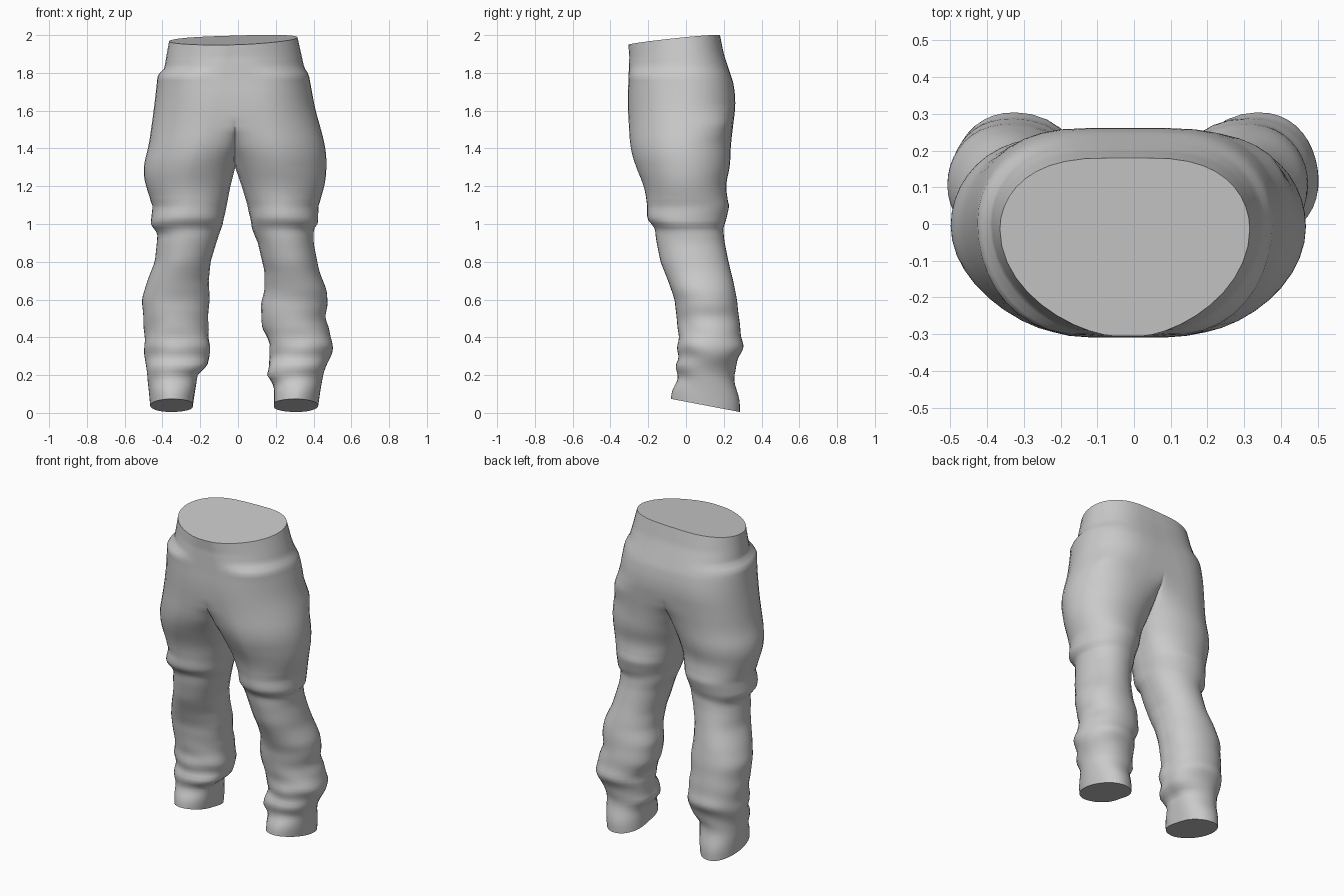
import bpy, bmesh, math

if "Cube" in bpy.data.objects:
    bpy.data.objects.remove(bpy.data.objects["Cube"])

SEAM = -0.015      # x of the centre seam
CROTCH = 1.3       # height where the legs part
STEP = 0.02

# Depth profile: height, front y, back y
DEPTH = [(0.05, -0.08, 0.285), (0.1, -0.075, 0.285), (0.18, -0.04, 0.25), (0.25, -0.06, 0.27),
         (0.29, -0.03, 0.275), (0.35, -0.055, 0.305), (0.4, -0.035, 0.295), (0.5, -0.05, 0.28),
         (0.6, -0.06, 0.27), (0.7, -0.095, 0.25), (0.8, -0.135, 0.225), (0.9, -0.155, 0.205),
         (0.975, -0.165, 0.195), (1.025, -0.205, 0.215), (1.1, -0.205, 0.23), (1.2, -0.22, 0.205),
         (1.3, -0.265, 0.235), (1.4, -0.295, 0.235), (1.65, -0.31, 0.265), (1.75, -0.305, 0.25),
         (1.9, -0.30, 0.20), (2.0, -0.305, 0.18)]

# Width profile of each leg: height, outer x, inner x
RIGHT_LEG = [(0.05, -0.465, -0.24), (0.2, -0.48, -0.215), (0.25, -0.49, -0.16), (0.35, -0.495, -0.15),
             (0.5, -0.50, -0.16), (0.6, -0.51, -0.15), (0.7, -0.48, -0.155), (0.8, -0.44, -0.145),
             (0.95, -0.425, -0.10), (1.0, -0.465, -0.08), (1.1, -0.45, -0.06), (1.2, -0.49, -0.04),
             (1.3, -0.505, SEAM), (1.4, -0.475, SEAM), (1.5, -0.46, SEAM), (1.65, -0.44, SEAM),
             (1.79, -0.425, SEAM), (1.82, -0.39, SEAM), (2.0, -0.365, SEAM)]
LEFT_LEG = [(0.05, 0.425, 0.19), (0.15, 0.44, 0.19), (0.2, 0.45, 0.155), (0.3, 0.49, 0.17),
            (0.36, 0.505, 0.17), (0.45, 0.48, 0.13), (0.5, 0.46, 0.125), (0.57, 0.475, 0.12),
            (0.65, 0.47, 0.14), (0.75, 0.43, 0.14), (0.9, 0.40, 0.105), (0.975, 0.40, 0.075),
            (1.0, 0.425, 0.07), (1.1, 0.425, 0.05), (1.2, 0.46, 0.02), (1.3, 0.47, SEAM),
            (1.4, 0.465, SEAM), (1.5, 0.44, SEAM), (1.6, 0.41, SEAM), (1.79, 0.375, SEAM),
            (1.83, 0.35, SEAM), (2.0, 0.315, SEAM)]

# Inner side flatness, then peak position, widest depth, front and back roundness of the rings
FLAT = [(0.2, 0.25), (0.6, 0.15), (1.0, 0.1), (1.3, 0.3), (1.4, 0.68), (1.5, 0.95), (1.56, 1.0)]
SHAPE = [(0.05, 0.5, 0.5, 1.1, 0.9), (0.2, 0.5, 0.5, 1.0, 0.9), (0.6, 0.5, 0.5, 0.95, 0.85),
         (1.0, 0.5, 0.5, 1.0, 0.9), (1.3, 0.48, 0.52, 1.3, 0.92), (1.5, 0.36, 0.54, 1.2, 0.85),
         (1.65, 0.25, 0.55, 0.98, 0.8), (1.79, 0.19, 0.57, 0.75, 0.75),
         (1.83, 0.18, 0.58, 1.15, 0.75), (2.0, 0.11, 0.6, 1.3, 0.72)]

OUTER, CORNER, INNER = 20, 6, 4    # segments round each part of a ring


def sample(table, z):
    """Linear interpolation in a table of (height, values...)."""
    if z <= table[0][0]:
        return table[0][1:]
    for a, b in zip(table, table[1:]):
        if z <= b[0]:
            t = (z - a[0]) / (b[0] - a[0])
            return tuple(p + (q - p) * t for p, q in zip(a[1:], b[1:]))
    return table[-1][1:]


def soft(table, z):
    """Sample averaged over a small height window, wider on the thighs and hips."""
    r = 0.05 if 1.1 < z < 1.72 else 0.008 if 0.94 < z < 1.06 or z > 1.72 else 0.02
    r = min(r, max(0.0, 2.0 - z), z - 0.05)
    parts = [sample(table, z + r * k) for k in (-1, -0.5, 0, 0.5, 1)]
    return tuple(sum(p) / 5 for p in zip(*parts))


def clamp(v):
    return max(0.0, min(1.0, v))


def ring(widths, z):
    """Closed cross-section: outer arc front to back, then the inner side back to front."""
    xo = soft(widths, z)[0]
    xi = sample(widths, z)[1]
    yf, yb = soft(DEPTH, z)
    flat, = sample(FLAT, z)
    peak, mid, e_front, e_back = soft(SHAPE, z)
    xm = xi + (xo - xi) * peak
    yc = yf + (yb - yf) * mid
    rf, rb = yc - yf, yb - yc
    pts = []
    for i in range(OUTER + 1):
        t = math.pi * i / OUTER
        s, c = max(0.0, math.sin(t)), math.cos(t)
        pts.append((xm + (xo - xm) * s ** (e_front if c > 0 else e_back),
                    yc - (rf if c > 0 else rb) * c))
    corner = []
    for i in range(1, CORNER + 1):
        t = math.pi / 2 * i / CORNER
        corner.append((xm + (xi - xm) * math.sin(t), flat + (1 - flat) * math.cos(t)))
    pts += [(x, yc + rb * d) for x, d in corner]
    for i in range(1, INNER):
        d = flat * (1 - 2 * i / INNER)
        pts.append((xi, yc + d * (rb if d > 0 else rf)))
    pts += [(x, yc - rf * d) for x, d in reversed(corner)]

    # Cloth folds on the shin and knee, and the bulge of the back pocket on the left hip
    shin = 0.025 * clamp(1 - abs(z - 0.33) / 0.24)
    knee = 0.01 * clamp(1 - abs(z - 1.0) / 0.13)
    hip = 0.07 * clamp(1 - abs(z - 1.53) / 0.1) if xo > 0 else 0.0
    foot = clamp((0.2 - z) / 0.15)
    waist = clamp((z - 1.85) / 0.15)
    out = []
    for i, (x, y) in enumerate(pts):
        a = math.atan2(y - yc, (x - xm) * (1 if xo > 0 else -1))
        k = 1 + (shin + knee) * math.sin(40 * z + 2.2 * math.sin(a) + 1.5 * math.cos(2 * a))
        if i < OUTER:
            k += hip * clamp(1 - abs(a - 0.7) / 0.6)
        px, py = xm + (x - xm) * k, yc + (y - yc) * k
        # Slanted hem and waistline
        pz = z + foot * (0.009 - 0.19 * py) + waist * (-0.02 + 0.1 * py + 0.03 * px)
        out.append((px, py, pz))
    return out


def add_leg(bm, widths):
    """Loft one trouser half; the seam wall above the crotch stays open for welding."""
    heights = [0.05] + [STEP * i for i in range(3, 101)]
    rows = [[bm.verts.new(p) for p in ring(widths, z)] for z in heights]
    n = len(rows[0])
    seam_start = OUTER + CORNER
    for z, low, high in zip(heights, rows, rows[1:]):
        for j in range(n):
            if z > CROTCH - 0.001 and seam_start <= j < seam_start + INNER:
                continue
            k = (j + 1) % n
            bm.faces.new((low[j], low[k], high[k], high[j]))
    bm.faces.new(rows[0])                                   # hem cap


bm = bmesh.new()
add_leg(bm, RIGHT_LEG)
add_leg(bm, LEFT_LEG)
bmesh.ops.remove_doubles(bm, verts=bm.verts, dist=0.0005)
loose = [v for v in bm.verts if not v.link_faces]
bmesh.ops.delete(bm, geom=loose, context='VERTS')

# Waist cap
rim = [e for e in bm.edges if e.is_boundary and min(v.co.z for v in e.verts) > 1.9]
bmesh.ops.holes_fill(bm, edges=rim, sides=0)
bmesh.ops.recalc_face_normals(bm, faces=bm.faces)

mesh = bpy.data.meshes.new("trousers")
bm.to_mesh(mesh)
bm.free()
trousers = bpy.data.objects.new("trousers", mesh)
bpy.context.collection.objects.link(trousers)

grey = bpy.data.materials.new("grey cloth")
grey.diffuse_color = (0.59, 0.59, 0.59, 1)
grey.use_nodes = True
grey.node_tree.nodes["Principled BSDF"].inputs["Base Color"].default_value = grey.diffuse_color
mesh.materials.append(grey)

bpy.context.view_layer.objects.active = trousers
trousers.select_set(True)
bpy.ops.object.shade_smooth_by_angle(angle=math.radians(55))
